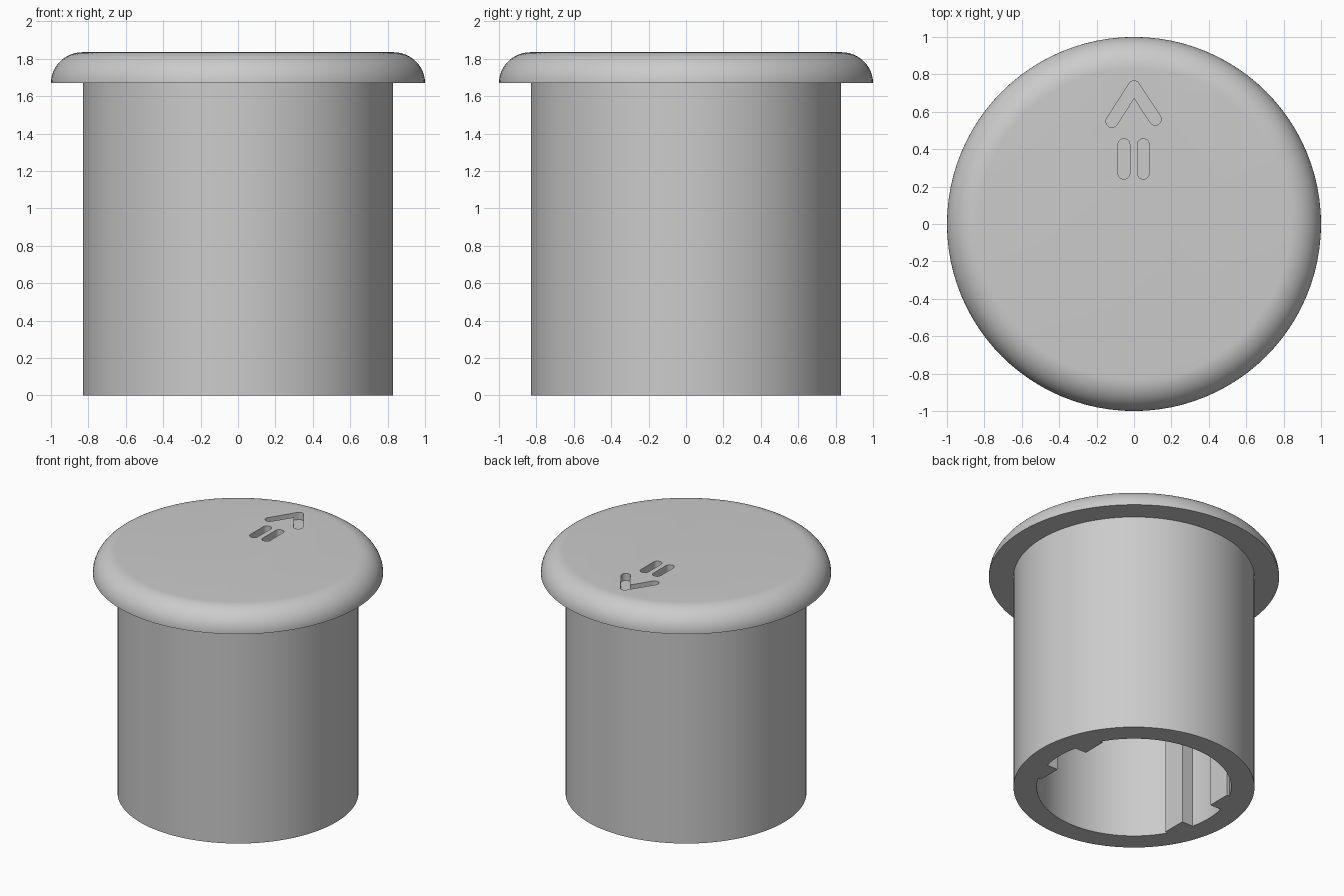
import bpy, bmesh
from math import sin, cos, asin, atan2, pi

cube = bpy.data.objects.get("Cube")
if cube:
    bpy.data.objects.remove(cube, do_unlink=True)

BODY_R, RIM_R, BORE_R = 0.83, 1.0, 0.67
RIM_Z, TOP_Z = 1.67, 1.835
ENGRAVE = 0.055

grey = bpy.data.materials.new("plain_grey")
grey.use_nodes = True
colour = (0.6, 0.6, 0.6, 1)
grey.diffuse_color = colour
grey.node_tree.nodes["Principled BSDF"].inputs["Base Color"].default_value = colour


def new_object(name, bm):
    bmesh.ops.recalc_face_normals(bm, faces=bm.faces)
    mesh = bpy.data.meshes.new(name)
    bm.to_mesh(mesh)
    bm.free()
    mesh.materials.append(grey)
    obj = bpy.data.objects.new(name, mesh)
    bpy.context.collection.objects.link(obj)
    return obj


def lathe(name, profile, steps=96):
    """Turn a profile that starts and ends on the axis around z."""
    bm = bmesh.new()
    verts = [bm.verts.new((r, 0, z)) for r, z in profile]
    edges = [bm.edges.new(pair) for pair in zip(verts, verts[1:])]
    bmesh.ops.spin(bm, geom=verts + edges, cent=(0, 0, 0), axis=(0, 0, 1),
                   angle=2 * pi, steps=steps, use_merge=True)
    bmesh.ops.remove_doubles(bm, verts=bm.verts, dist=1e-5)
    # Join the flat top and bottom fans into single faces
    bmesh.ops.dissolve_limit(bm, angle_limit=0.001, verts=bm.verts, edges=bm.edges)
    return new_object(name, bm)


def prism(name, outline, z0, z1):
    bm = bmesh.new()
    base = bm.faces.new([bm.verts.new((x, y, z0)) for x, y in outline])
    top = bmesh.ops.extrude_face_region(bm, geom=[base])["geom"]
    bmesh.ops.translate(bm, vec=(0, 0, z1 - z0),
                        verts=[v for v in top if isinstance(v, bmesh.types.BMVert)])
    return new_object(name, bm)


def arc(cx, cy, r, a0, a1, n):
    return [(cx + r * cos(a0 + (a1 - a0) * i / n), cy + r * sin(a0 + (a1 - a0) * i / n))
            for i in range(n + 1)]


def groove(name, p, q, r=0.032):
    """Round-ended cutter for an engraved stroke."""
    a = atan2(q[1] - p[1], q[0] - p[0])
    outline = arc(*q, r, a - pi / 2, a + pi / 2, 10) + arc(*p, r, a + pi / 2, a + 3 * pi / 2, 10)
    return prism(name, outline, TOP_Z - ENGRAVE, TOP_Z + 0.1)


# Plug body with the overhanging rounded rim
rim = arc(BODY_R, RIM_Z, RIM_R - BODY_R, 0, pi / 2, 14)
rim = [(r, RIM_Z + (z - RIM_Z) * (TOP_Z - RIM_Z) / (RIM_R - BODY_R)) for r, z in rim]
plug = lathe("plug_cap", [(0, 0), (BODY_R, 0), (BODY_R, RIM_Z)] + rim + [(0, TOP_Z)])

# Bore with a pair of vertical ribs on each side, mirrored from one quarter
RIB_X, RIB_IN, RIB_OUT = 0.56, 0.15, 0.33
quarter = (arc(0, 0, BORE_R, 0, asin(RIB_IN / BORE_R), 4)
           + [(RIB_X, RIB_IN), (RIB_X, RIB_OUT)]
           + arc(0, 0, BORE_R, asin(RIB_OUT / BORE_R), pi / 2, 20))
half = quarter + [(-x, y) for x, y in quarter[-2::-1]]
bore = prism("bore_cutter", half + [(x, -y) for x, y in half[-2:0:-1]], -0.1, RIM_Z)

# Engraved arrowhead and two bars
cutters = [
    bore,
    groove("arrow_left_cutter", (0, 0.733), (-0.118, 0.548)),
    groove("arrow_right_cutter", (0, 0.733), (0.114, 0.56)),
    groove("bar_left_cutter", (-0.054, 0.272), (-0.054, 0.424)),
    groove("bar_right_cutter", (0.05, 0.272), (0.05, 0.424)),
]

bpy.context.view_layer.objects.active = plug
for cutter in cutters:
    mod = plug.modifiers.new(cutter.name, "BOOLEAN")
    mod.operation = "DIFFERENCE"
    mod.solver = "EXACT"
    mod.object = cutter
    bpy.ops.object.modifier_apply(modifier=mod.name)
    bpy.data.objects.remove(cutter, do_unlink=True)

# Smooth the round surfaces, keep the edges crisp
bpy.ops.object.select_all(action="DESELECT")
plug.select_set(True)
bpy.ops.object.shade_smooth_by_angle(angle=pi / 6)
